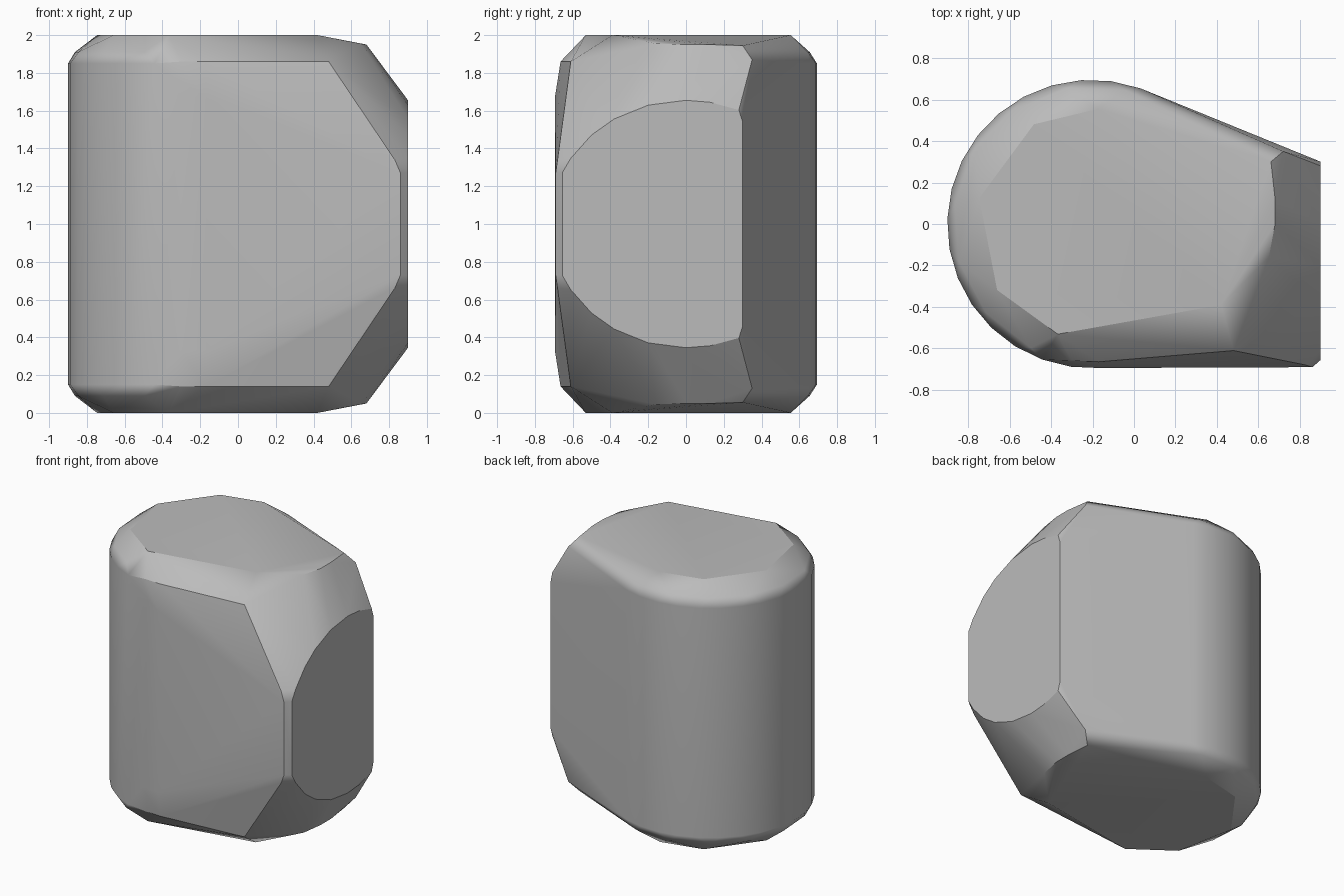
import bpy, bmesh
from math import sin, cos, radians, sqrt

cube = bpy.data.objects.get("Cube")
if cube:
    bpy.data.objects.remove(cube, do_unlink=True)

CENTRE_X, RADIUS, MIDDLE, RIGHT = -0.205, 0.695, 1.0, 0.9
bm = bmesh.new()


def pair(x, y, h):
    """Add a point at height h above the middle and its mirror below."""
    for side in (1, -1):
        bm.verts.new((x, y, MIDDLE + side * h))


def arc(radius, h, angles):
    """Add mirrored points on a circle round the rounded left end."""
    for a in map(radians, angles):
        pair(CENTRE_X + radius * cos(a), radius * sin(a), h)


# Rounded left wall and its softened shoulder
arc(RADIUS, 0.85, range(70, 251, 12))
arc(0.665, 0.91, range(76, 251, 24))
arc(RADIUS, 0.67, (262, 273))
arc(0.665, 0.86, (262, 273))

# Flat ends
arc(0.555, 1.0, (87, 120, 167, 215, 253))
for x, y, h in ((0.42, -0.39, 1.0), (0.5, -0.3, 0.985), (0.65, -0.16, 0.955),
                (0.68, 0, 0.95), (0.68, 0.12, 0.95), (0.66, 0.3, 0.945)):
    pair(x, y, h)

# Front corners and back corners of the tapered right end
for x, y, h in ((0.48, -0.61, 0.86), (0.83, -0.68, 0.34),
                (0.86, -0.69, 0.27), (0.72, 0.35, 0.87)):
    pair(x, y, h)

# Flat right face with elliptical upper and lower edges
for y in (-0.655, -0.61, -0.5, -0.38, -0.2, 0, 0.13, 0.28):
    pair(RIGHT, y, 0.655 * sqrt(1 - (y / 0.72) ** 2))
pair(RIGHT, 0.3, 0.54)

# Wrap one convex skin round all the points
hull = bmesh.ops.convex_hull(bm, input=bm.verts)
loose = {v for v in hull["geom_interior"] + hull["geom_unused"]
         if isinstance(v, bmesh.types.BMVert) and v.is_valid}
bmesh.ops.delete(bm, geom=list(loose), context="VERTS")
bmesh.ops.dissolve_limit(bm, angle_limit=radians(1.5),
                         verts=bm.verts, edges=bm.edges)
bmesh.ops.recalc_face_normals(bm, faces=bm.faces)

mesh = bpy.data.meshes.new("faceted_stone")
bm.to_mesh(mesh)
bm.free()
stone = bpy.data.objects.new("faceted_stone", mesh)
bpy.context.collection.objects.link(stone)

# Plain grey stone
grey = bpy.data.materials.new("stone_grey")
grey.use_nodes = True
colour = (0.5, 0.5, 0.5, 1)
grey.diffuse_color = colour
grey.node_tree.nodes["Principled BSDF"].inputs["Base Color"].default_value = colour
mesh.materials.append(grey)

# Smooth the soft facets and keep the crisp rims
bpy.context.view_layer.objects.active = stone
stone.select_set(True)
bpy.ops.object.shade_smooth_by_angle(angle=radians(30))
weighted = stone.modifiers.new("flat_face_shading", "WEIGHTED_NORMAL")
weighted.keep_sharp = True
